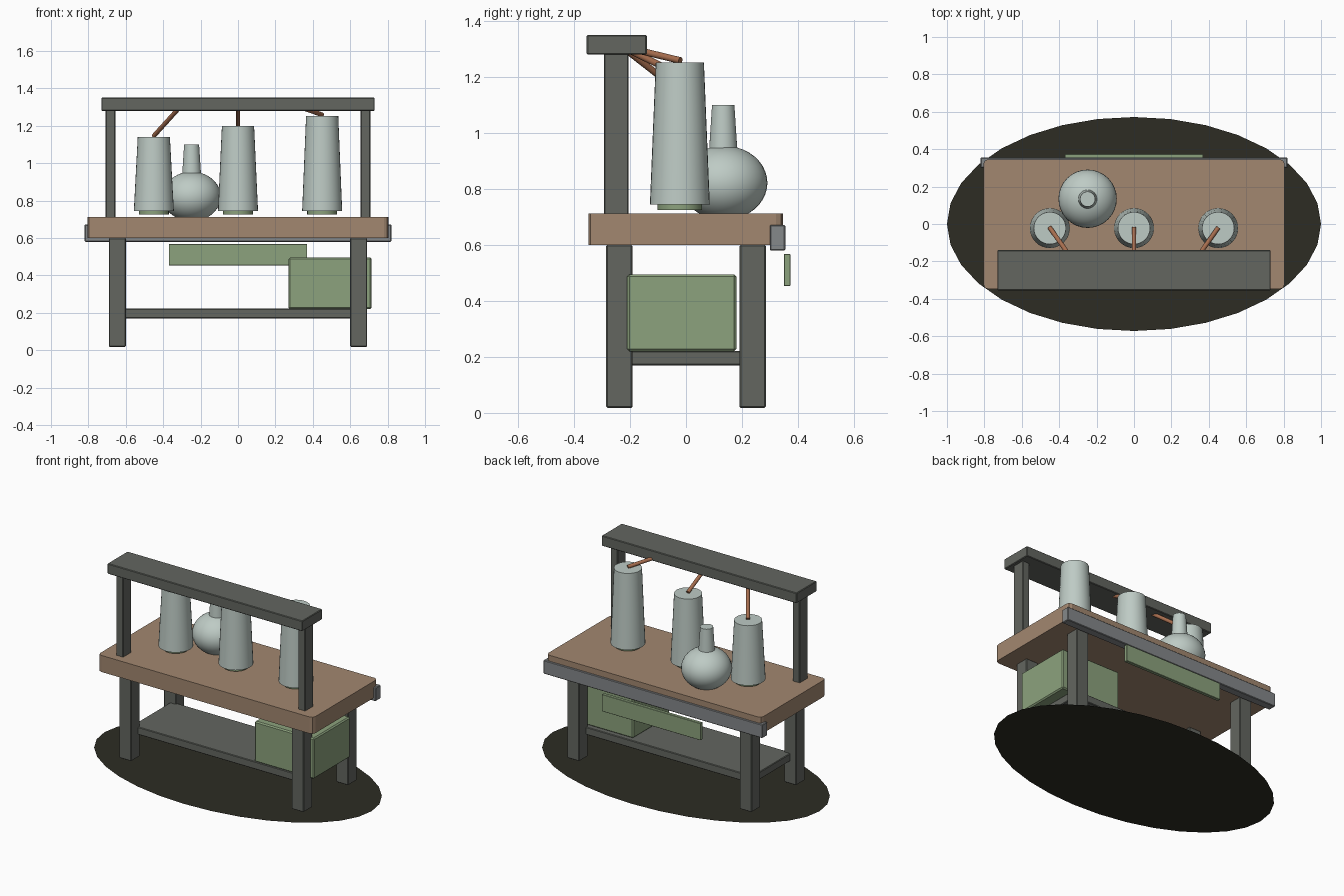
import bpy, bmesh, math
from mathutils import Vector

cube = bpy.data.objects.get("Cube")
if cube:
    bpy.data.objects.remove(cube, do_unlink=True)


def material(name, hex_code):
    rgb = [int(hex_code[i:i + 2], 16) / 255 for i in (0, 2, 4)]
    lin = [c / 12.92 if c < 0.04 else ((c + 0.055) / 1.055) ** 2.4 for c in rgb]
    mat = bpy.data.materials.new(name)
    mat.use_nodes = True
    mat.diffuse_color = (*lin, 1)
    mat.node_tree.nodes["Principled BSDF"].inputs["Base Color"].default_value = (*lin, 1)
    return mat


iron = material("dark iron", "636660")
wood = material("brown wood", "A28770")
glass = material("pale glass", "BECBC5")
green = material("sage green", "8CA27D")
copper = material("copper", "A66D4E")
steel = material("grey steel", "85888A")
soil = material("dark ground", "2D2C23")


def finish(name, bm, mat, smooth=False):
    mesh = bpy.data.meshes.new(name)
    bmesh.ops.recalc_face_normals(bm, faces=bm.faces)
    bm.to_mesh(mesh)
    bm.free()
    mesh.materials.append(mat)
    obj = bpy.data.objects.new(name, mesh)
    bpy.context.collection.objects.link(obj)
    if smooth:
        bpy.ops.object.select_all(action="DESELECT")
        obj.select_set(True)
        bpy.context.view_layer.objects.active = obj
        bpy.ops.object.shade_smooth_by_angle(angle=math.radians(35))
    return obj


def box(name, x, y, z, mat, bevel=0.004, upright_only=False, segments=1):
    """Box from (min, max) ranges with bevelled edges."""
    bm = bmesh.new()
    bmesh.ops.create_cube(bm, size=1)
    for v in bm.verts:
        v.co = [r[0] if c < 0 else r[1] for c, r in zip(v.co, (x, y, z))]
    edges = [e for e in bm.edges if not upright_only
             or abs(e.verts[0].co.z - e.verts[1].co.z) > 0.01]
    bmesh.ops.bevel(bm, geom=edges, offset=bevel, segments=segments,
                    profile=0.5, affect="EDGES")
    return finish(name, bm, mat)


def cone(name, x, y, z0, z1, r0, r1, mat):
    bm = bmesh.new()
    bmesh.ops.create_cone(bm, cap_ends=True, segments=32, radius1=r0,
                          radius2=r1, depth=z1 - z0)
    bmesh.ops.translate(bm, verts=bm.verts, vec=(x, y, (z0 + z1) / 2))
    return finish(name, bm, mat, True)


def rod(name, a, b, radius, mat):
    a, b = Vector(a), Vector(b)
    obj = cone(name, 0, 0, -0.5, 0.5, radius, radius, mat)
    obj.location = (a + b) / 2
    obj.scale.z = (b - a).length
    obj.rotation_mode = "QUATERNION"
    obj.rotation_quaternion = (b - a).to_track_quat("Z", "Y")
    return obj


# Flat oval ground
bm = bmesh.new()
bmesh.ops.create_circle(bm, cap_ends=True, segments=32, radius=1)
bmesh.ops.scale(bm, verts=bm.verts, vec=(1, 0.572, 1))
finish("ground_disc", bm, soil)

# Bench
box("table_top", (-0.805, 0.805), (-0.348, 0.346), (0.6, 0.712), wood, 0.025, True, 2)
box("shelf", (-0.645, 0.645), (-0.21, 0.21), (0.17, 0.222), iron)
box("back_rail", (-0.82, 0.82), (0.3, 0.355), (0.58, 0.672), steel)
for side, sx in (("right", -1), ("left", 1)):
    for end, sy in (("front", -1), ("back", 1)):
        box(f"{end}_{side}_leg", sorted((0.6 * sx, 0.69 * sx)),
            sorted((0.192 * sy, 0.285 * sy)), (0.018, 0.6), iron)
    box(f"{side}_post", sorted((0.655 * sx, 0.708 * sx)),
        (-0.293, -0.205), (0.7, 1.285), iron)
box("overhead_beam", (-0.73, 0.73), (-0.355, -0.14), (1.28, 1.35), iron)

# Green storage box and hanging panel
box("storage_box", (0.27, 0.715), (-0.21, 0.18), (0.22, 0.495), green, 0.008)
box("back_panel", (-0.37, 0.37), (0.35, 0.373), (0.453, 0.568), green, 0.002)

# Tapered vessels on green bases, each piped to the beam
for label, x, top in (("right", -0.45, 1.14), ("middle", 0, 1.2), ("left", 0.45, 1.253)):
    cone(f"{label}_vessel_base", x, -0.022, 0.725, 0.75, 0.08, 0.08, green)
    cone(f"{label}_vessel", x, -0.022, 0.745, top, 0.107, 0.086, glass)
    rod(f"{label}_pipe", (x, -0.02, top + 0.006), (x * 0.67, -0.23, 1.31), 0.012, copper)

# Round flask
bm = bmesh.new()
bmesh.ops.create_uvsphere(bm, u_segments=32, v_segments=20, radius=0.156)
bmesh.ops.scale(bm, verts=bm.verts, vec=(1, 1, 0.85))
bmesh.ops.translate(bm, verts=bm.verts, vec=(-0.248, 0.135, 0.822))
finish("flask_body", bm, glass, True)
cone("flask_neck", -0.248, 0.133, 0.93, 1.1, 0.051, 0.04, glass)
